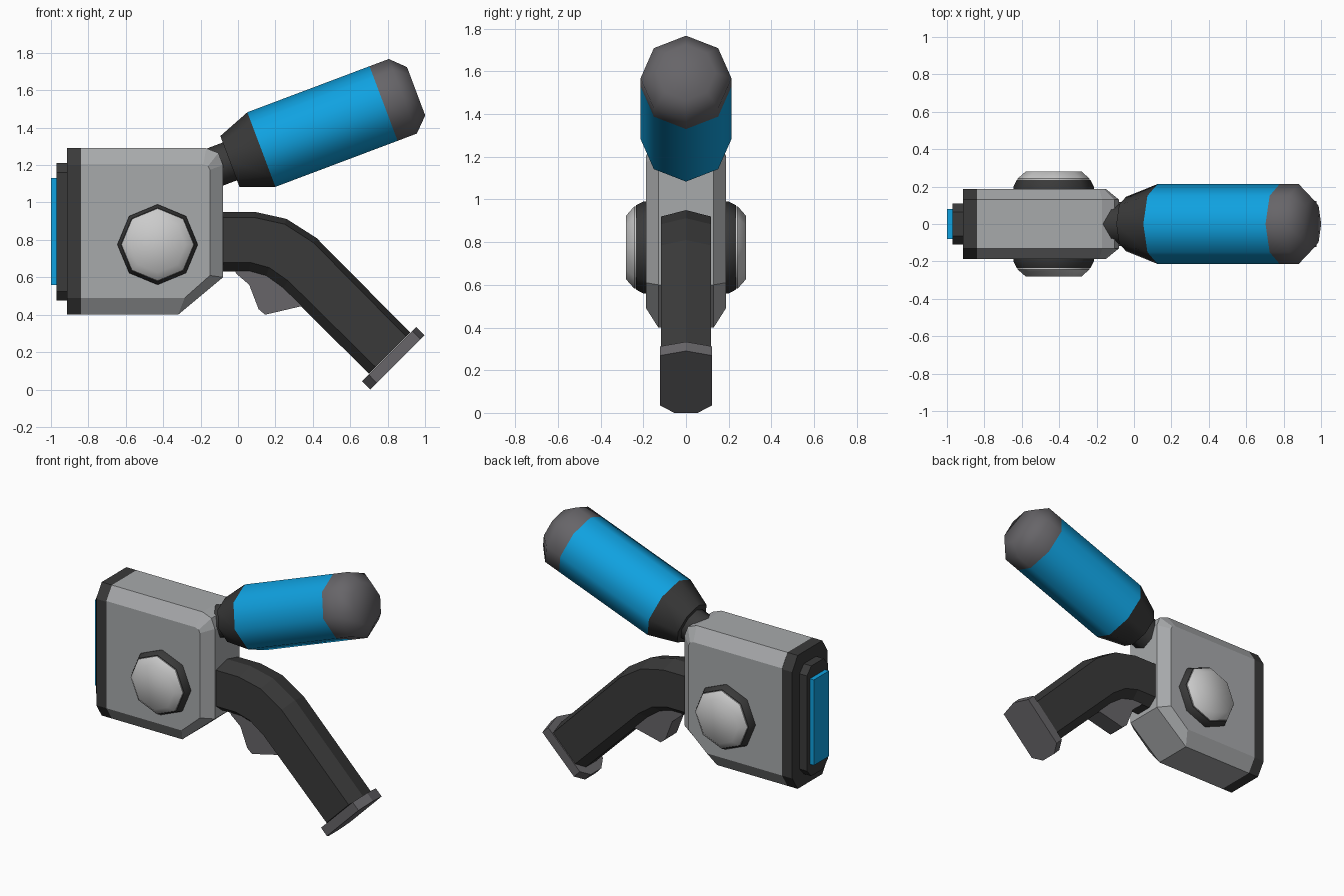
import bpy, bmesh, math
from mathutils import Vector

if "Cube" in bpy.data.objects:
    bpy.data.objects.remove(bpy.data.objects["Cube"])


def mat(name, rgb):
    m = bpy.data.materials.new(name)
    m.diffuse_color = (*rgb, 1)
    m.use_nodes = True
    m.node_tree.nodes["Principled BSDF"].inputs["Base Color"].default_value = m.diffuse_color
    return m


GREY = mat("body_grey", (0.39, 0.40, 0.41))
LIGHT = mat("light_grey", (0.60, 0.60, 0.60))
DARK = mat("charcoal", (0.042, 0.042, 0.042))
MID = mat("mid_grey", (0.135, 0.13, 0.14))
BLUE = mat("bright_blue", (0.005, 0.36, 0.75))


def loft(name, rings, material, smooth=None):
    """Skin a list of equal-length closed rings and cap both ends."""
    bm = bmesh.new()
    loops = [[bm.verts.new(p) for p in r] for r in rings]
    n = len(loops[0])
    for a, b in zip(loops, loops[1:]):
        for i in range(n):
            j = (i + 1) % n
            bm.faces.new((a[i], a[j], b[j], b[i]))
    bm.faces.new(loops[0])
    bm.faces.new(loops[-1][::-1])
    bmesh.ops.recalc_face_normals(bm, faces=bm.faces)
    me = bpy.data.meshes.new(name)
    bm.to_mesh(me)
    bm.free()
    me.materials.append(material)
    ob = bpy.data.objects.new(name, me)
    bpy.context.collection.objects.link(ob)
    if smooth:
        bpy.ops.object.select_all(action='DESELECT')
        ob.select_set(True)
        bpy.context.view_layer.objects.active = ob
        bpy.ops.object.shade_smooth_by_angle(angle=math.radians(smooth))
    return ob


def turned(name, base, axis, profile, material, smooth=50):
    """Eight-sided turned part: profile is (distance along axis, radius)."""
    axis = Vector(axis).normalized()
    u = Vector((0, 1, 0)) if abs(axis.y) < 0.5 else Vector((0, 0, 1))
    v = axis.cross(u)
    rings = [[Vector(base) + axis * s + (u * math.cos(k * math.pi / 4) + v * math.sin(k * math.pi / 4)) * r
              for k in range(8)] for s, r in profile]
    return loft(name, rings, material, smooth)


def slab(name, x0, x1, hy, z0, z1, cy, cz, material):
    """Plate facing -x with cut corners."""
    sec = [(-hy, z0 + cz), (-hy + cy, z0), (hy - cy, z0), (hy, z0 + cz),
           (hy, z1 - cz), (hy - cy, z1), (-hy + cy, z1), (-hy, z1 - cz)]
    return loft(name, [[(x, y, z) for y, z in sec] for x in (x0, x1)], material)


# main housing with chamfered rims
outer = [(-0.84, 0.40), (-0.32, 0.40), (-0.08, 0.60), (-0.08, 1.20), (-0.105, 1.265), (-0.17, 1.29), (-0.84, 1.29)]
inner = [(-0.84, 0.49), (-0.285, 0.49), (-0.15, 0.61), (-0.15, 1.175), (-0.16, 1.195), (-0.185, 1.205), (-0.84, 1.205)]
loft("housing", [[(x, y, z) for x, z in p] for p, y in
                 ((inner, -0.187), (outer, -0.13), (outer, 0.13), (inner, 0.187))], GREY)

# stepped nose plates and blue front panel
slab("nose_plate", -0.915, -0.84, 0.187, 0.40, 1.29, 0.057, 0.09, DARK)
slab("nose_step", -0.97, -0.915, 0.11, 0.475, 1.21, 0.045, 0.05, DARK)
loft("front_panel", [[(x, y, z) for y, z in ((-0.08, 0.56), (0.08, 0.56), (0.08, 1.13), (-0.08, 1.13))]
                     for x in (-1.0, -0.97)], BLUE)

# side knobs
for side, s in (("front", -1), ("back", 1)):
    turned(side + "_knob_ring", (-0.43, s * 0.17, 0.775), (0, s, 0),
           [(0, 0.215), (0.03, 0.215), (0.065, 0.197)], DARK, 46)
    turned(side + "_knob_cap", (-0.43, s * 0.23, 0.775), (0, s, 0),
           [(0, 0.193), (0.012, 0.193), (0.05, 0.15)], LIGHT, 46)


# curved handle: ridged top, flat bottom with cut corners
def grip_ring(up, low, hy):
    up, low = Vector((up[0], 0, up[1])), Vector((low[0], 0, low[1]))
    d = (up - low).normalized()
    y = Vector((0, 1, 0))
    return [up, up - d * 0.03 + y * hy, low + d * 0.05 + y * hy, low + y * 0.055,
            low - y * 0.055, low + d * 0.05 - y * hy, up - d * 0.03 - y * hy]


path = [((-0.15, 0.95), (-0.15, 0.63)), ((0.09, 0.95), (0.06, 0.63)), ((0.26, 0.912), (0.15, 0.605)),
        ((0.42, 0.81), (0.24, 0.54)), ((0.92, 0.305), (0.70, 0.085))]
loft("handle", [grip_ring(u, l, 0.117) for u, l in path], DARK)
loft("handle_end_plate", [grip_ring((0.953, 0.333), (0.663, 0.045), 0.122),
                          grip_ring((0.996, 0.290), (0.706, 0.0), 0.122)], MID)

# trigger under the handle
trig = [(-0.03, 0.68), (-0.01, 0.62), (0.06, 0.56), (0.11, 0.43), (0.145, 0.40), (0.35, 0.448), (0.30, 0.60), (0.10, 0.70)]
loft("trigger", [[(x, y, z) for x, z in trig] for y in (-0.06, 0.06)], MID)

# tilted tank: neck, shoulder, blue barrel, rounded cap
base, axis = (0.125, 0, 1.283), (0.653, 0, 0.246)
turned("tank_neck", base, axis, [(-0.42, 0.108), (-0.17, 0.108)], DARK)
turned("tank_shoulder", base, axis, [(-0.18, 0.145), (0, 0.213)], DARK)
turned("tank_barrel", base, axis, [(0, 0.213), (0.698, 0.213)], BLUE)
turned("tank_cap", base, axis, [(0.698, 0.213), (0.808, 0.213), (0.884, 0.138)], MID, 60)
